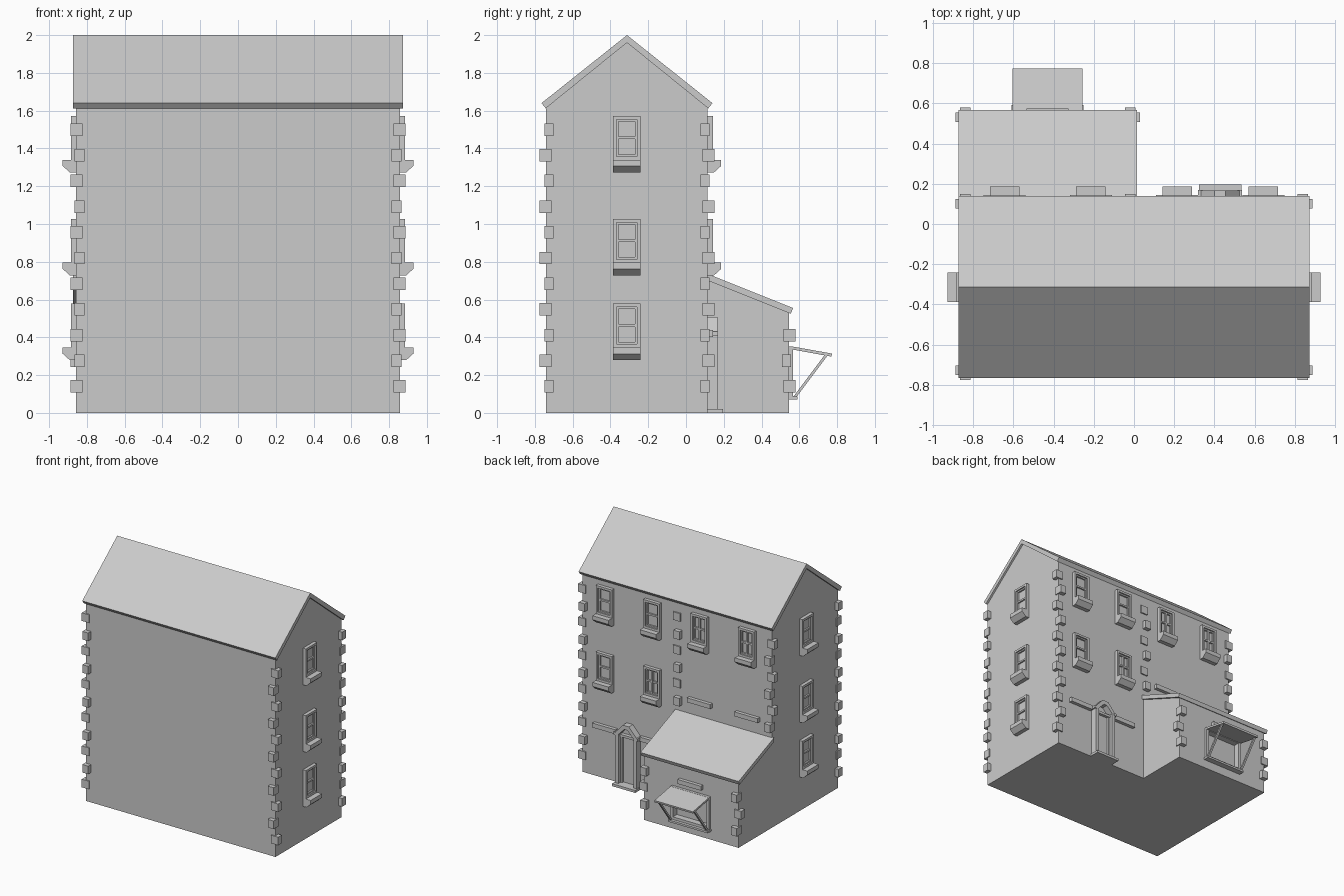
import bpy, bmesh
from mathutils import Matrix, Vector
from math import radians

if "Cube" in bpy.data.objects:
    bpy.data.objects.remove(bpy.data.objects["Cube"])

W, YF, YB, YE = 0.857, -0.74, 0.115, 0.545   # half width, front, back, extension back


def finish(name, bm, m=None):
    if m:
        bm.transform(m)
    bmesh.ops.recalc_face_normals(bm, faces=bm.faces)
    me = bpy.data.meshes.new(name)
    bm.to_mesh(me)
    bm.free()
    ob = bpy.data.objects.new(name, me)
    bpy.context.collection.objects.link(ob)
    return ob


def box(bm, x0, x1, y0, y1, z0, z1):
    s = Matrix.Diagonal((x1 - x0, y1 - y0, z1 - z0, 1))
    t = Matrix.Translation(((x0 + x1) / 2, (y0 + y1) / 2, (z0 + z1) / 2))
    bmesh.ops.create_cube(bm, size=1, matrix=t @ s)


def prism(bm, pts, a, b, axis):
    """Extrude a 2D profile (x or y, z) along the given axis from a to b."""
    def co(p, d):
        return (d, p[0], p[1]) if axis == 'x' else (p[0], d, p[1])
    lo = [bm.verts.new(co(p, a)) for p in pts]
    hi = [bm.verts.new(co(p, b)) for p in pts]
    bm.faces.new(lo)
    bm.faces.new(hi[::-1])
    for i in range(len(pts)):
        j = (i + 1) % len(pts)
        bm.faces.new((lo[i], lo[j], hi[j], hi[i]))


def solid(name, pts, a, b, axis):
    bm = bmesh.new()
    prism(bm, pts, a, b, axis)
    return finish(name, bm)


def ring(bm, w, z0, z1, t, d):
    """Rectangular frame, half width w, thickness t, standing out by d."""
    box(bm, -w, -w + t, -0.01, d, z0, z1)
    box(bm, w - t, w, -0.01, d, z0, z1)
    box(bm, -w + t, w - t, -0.01, d, z0, z0 + t)
    box(bm, -w + t, w - t, -0.01, d, z1 - t, z1)


# Main walls with gables, and roof
solid("main_walls", [(YF, 0), (YB, 0), (YB, 1.625), (-0.3125, 1.965), (YF, 1.625)], -W, W, 'x')
solid("main_roof", [(-0.765, 1.64), (-0.3125, 2.0), (0.14, 1.64), (0.118, 1.612),
                    (-0.3125, 1.96), (-0.743, 1.612)], -0.873, 0.873, 'x')

# Lean-to extension
solid("extension_walls", [(0.1, 0), (YE, 0), (YE, 0.535), (0.1, 0.715)], -W, 0, 'x')
solid("extension_roof", [(0.11, 0.738), (0.567, 0.555), (0.555, 0.525), (0.11, 0.703)], -0.873, 0.016, 'x')


# Corner stones, alternating long side
def quoins(name, cx, cy, sx, sy, first, last, flip=0):
    bm = bmesh.new()
    for i in range(first, last):
        z = 0.14 + 0.136 * i
        if (i + flip) % 2 == 0:
            xs, ys = (-0.034, 0.031), (-0.038, 0.010)
        else:
            xs, ys = (-0.045, 0.008), (-0.028, 0.035)
        x = sorted(cx + sx * v for v in xs)
        y = sorted(cy + sy * v for v in ys)
        box(bm, *x, *y, z - 0.033, z + 0.033)
    finish(name, bm)


for s, side in ((1, "right"), (-1, "left")):
    quoins("front_quoins_" + side, s * W, YF, s, -1, 0, 11)
    quoins("back_quoins_" + side, s * W, YB, s, 1, 0 if s > 0 else 5, 11)
quoins("back_quoins_middle", 0, YB, 1, 1, 5, 11)
quoins("extension_quoins_left", -W, YE, -1, 1, 0, 3, 1)
quoins("extension_quoins_right", 0, YE, 1, 1, 0, 3, 1)


# Windows: local x across, y outward, origin at top of sill
def window(name, m, casement=False):
    bm = bmesh.new()
    ring(bm, 0.073, 0, 0.232, 0.018, 0.028)
    ring(bm, 0.055, 0.018, 0.214, 0.011, 0.017)
    box(bm, -0.05, 0.05, -0.01, 0.004, 0.02, 0.212)
    box(bm, -0.045, 0.045, 0, 0.017, 0.11, 0.124)
    if casement:
        box(bm, -0.007, 0.007, 0, 0.02, 0.025, 0.207)
    bm2 = bmesh.new()
    sill = [(-0.01, 0), (0.071, 0), (0.071, -0.033), (0.033, -0.067), (-0.01, -0.067)]
    prism(bm2, sill, -0.073, 0.073, 'x')
    finish(name, bm, m)
    finish(name + "_sill", bm2, m)


for i, z in enumerate((1.34, 0.795, 0.346)):
    for s, side in ((1, "right"), (-1, "left")):
        m = Matrix.Translation((s * W, -0.314, z)) @ Matrix.Rotation(radians(-90 * s), 4, 'Z')
        window(f"{side}_window_{i}", m)
for i, (x, z, c) in enumerate(((0.643, 1.34, 0), (0.214, 1.34, 0), (-0.214, 1.34, 1),
                               (-0.643, 1.34, 1), (0.643, 0.795, 0), (0.214, 0.795, 1))):
    window(f"back_window_{i}", Matrix.Translation((x, YB, z)), c)

# Flat stone bands on the back walls
bm = bmesh.new()
for x, y, z in ((-0.214, YB, 0.855), (-0.643, YB, 0.855), (0.643, YB, 0.42),
                (0.214, YB, 0.42), (-0.43, YE, 0.41)):
    box(bm, x - 0.105, x + 0.105, y - 0.01, y + 0.028, z - 0.018, z + 0.018)
finish("stone_bands", bm)

# Door surround with clipped peak, door leaf, transom and step
solid("door_surround", [(0.33, 0.02), (0.33, 0.43), (0.40, 0.508), (0.455, 0.508), (0.525, 0.43),
                        (0.525, 0.02), (0.495, 0.02), (0.495, 0.42), (0.442, 0.475), (0.413, 0.475),
                        (0.36, 0.42), (0.36, 0.02)], YB - 0.01, 0.167, 'y')
bm = bmesh.new()
box(bm, 0.36, 0.495, YB - 0.01, 0.122, 0.02, 0.40)
box(bm, 0.36, 0.495, YB - 0.01, 0.145, 0.395, 0.415)
box(bm, 0.36, 0.375, YB - 0.01, 0.14, 0.02, 0.40)
box(bm, 0.48, 0.495, YB - 0.01, 0.14, 0.02, 0.40)
finish("door", bm)
bm = bmesh.new()
box(bm, 0.322, 0.533, YB - 0.01, 0.196, 0, 0.02)
finish("door_step", bm)
bm = bmesh.new()
for x0, x1 in ((0.318, 0.34), (0.515, 0.537)):
    box(bm, x0, x1, YB - 0.01, 0.17, 0.41, 0.432)
finish("door_hood_corbels", bm)

# Shop window with recessed opening, sill and propped awning
bm = bmesh.new()
ring(bm, 0.173, 0.085, 0.352, 0.022, 0.022)
box(bm, -0.18, 0.18, -0.01, 0.046, 0.07, 0.086)
finish("shop_window_frame", bm, Matrix.Translation((-0.43, YE, 0)))
cut = bmesh.new()
box(cut, -0.581, -0.279, YE - 0.03, YE + 0.1, 0.107, 0.33)
cutter = finish("shop_opening_cutter", cut)
cutter.hide_render = True
cutter.hide_set(True)
mod = bpy.data.objects["extension_walls"].modifiers.new("opening", 'BOOLEAN')
mod.object = cutter
mod.solver = 'EXACT'
solid("awning", [(0.56, 0.352), (0.773, 0.314), (0.77, 0.298), (0.56, 0.336)], -0.604, -0.256, 'x')
brace = [(0.735, 0.308), (0.753, 0.308), (0.588, 0.088), (0.57, 0.088)]
solid("awning_brace_left", brace, -0.602, -0.586, 'x')
solid("awning_brace_right", brace, -0.274, -0.258, 'x')
